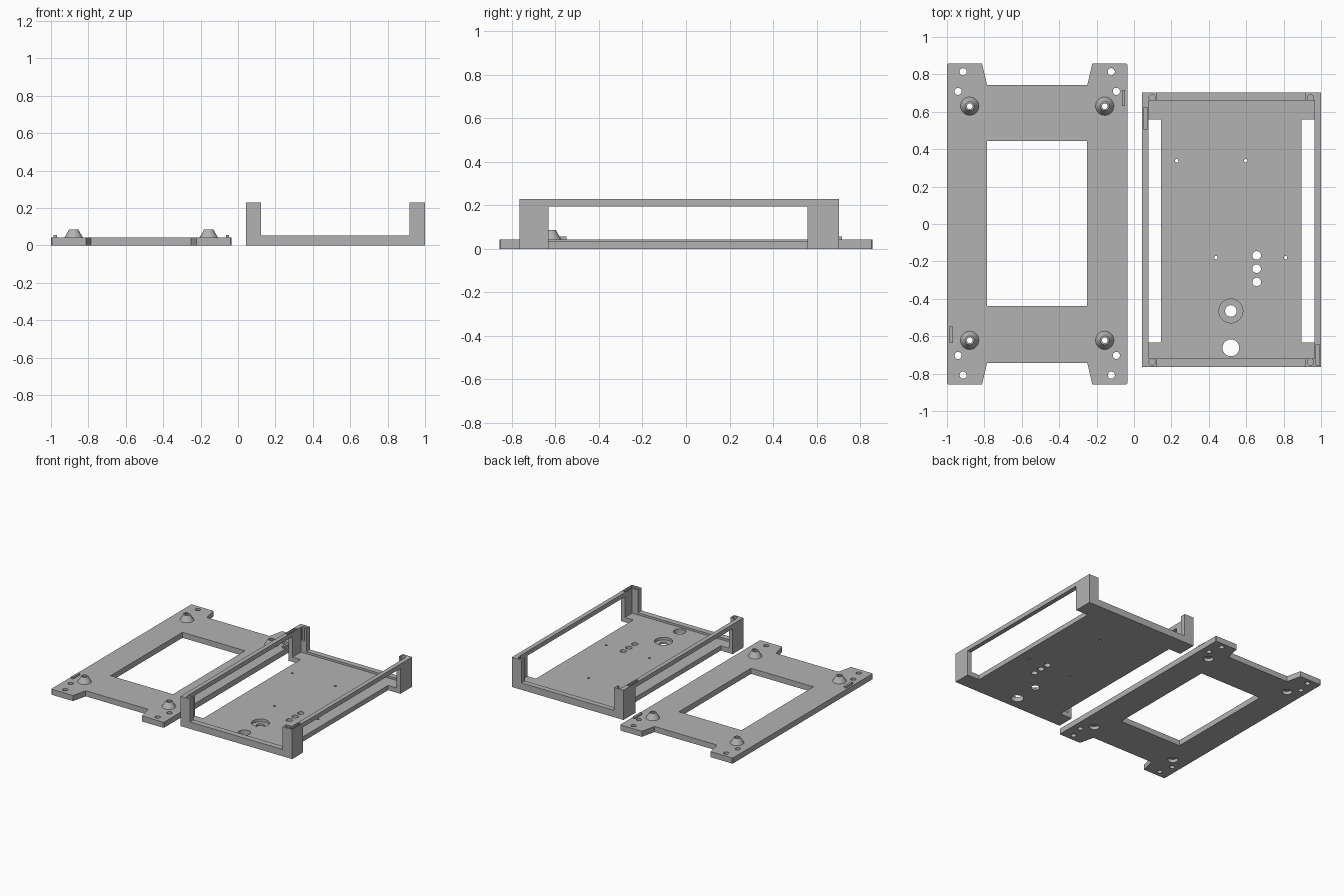
import bpy, bmesh, math

if "Cube" in bpy.data.objects:
    bpy.data.objects.remove(bpy.data.objects["Cube"])

grey = bpy.data.materials.new("plain grey")
grey.diffuse_color = (0.45, 0.45, 0.45, 1)
grey.use_nodes = True
grey.node_tree.nodes["Principled BSDF"].inputs["Base Color"].default_value = grey.diffuse_color


def finish(name, bm):
    bmesh.ops.recalc_face_normals(bm, faces=bm.faces)
    mesh = bpy.data.meshes.new(name)
    bm.to_mesh(mesh)
    bm.free()
    mesh.materials.append(grey)
    obj = bpy.data.objects.new(name, mesh)
    bpy.context.collection.objects.link(obj)
    return obj


def prism(bm, pts, z0, z1):
    """Extrude an outline from z0 to z1."""
    face = bm.faces.new([bm.verts.new((x, y, z0)) for x, y in pts])
    top = bmesh.ops.extrude_face_region(bm, geom=[face])["geom"]
    for v in top:
        if isinstance(v, bmesh.types.BMVert):
            v.co.z = z1


def box(bm, x0, x1, y0, y1, z0, z1):
    prism(bm, [(x0, y0), (x1, y0), (x1, y1), (x0, y1)], z0, z1)


def lathe(bm, x, y, profile, n=32, ring=False):
    """Spin (radius, z) points about a vertical axis; cap or close the profile."""
    rings = [[bm.verts.new((x + r * math.cos(math.tau * i / n),
                            y + r * math.sin(math.tau * i / n), z))
              for i in range(n)] for r, z in profile]
    pairs = list(zip(rings, rings[1:]))
    if ring:
        pairs.append((rings[-1], rings[0]))
    else:
        bm.faces.new(rings[0])
        bm.faces.new(rings[-1])
    for a, b in pairs:
        for i in range(n):
            j = (i + 1) % n
            bm.faces.new((a[i], a[j], b[j], b[i]))


def cut(obj, bm):
    """Subtract the shapes in bm from obj."""
    cutter = finish("cutter", bm)
    mod = obj.modifiers.new("cut", "BOOLEAN")
    mod.operation, mod.solver, mod.object = "DIFFERENCE", "EXACT", cutter
    bpy.context.view_layer.objects.active = obj
    bpy.ops.object.modifier_apply(modifier=mod.name)
    bpy.data.objects.remove(cutter)


def smooth(obj):
    bpy.ops.object.select_all(action="DESELECT")
    obj.select_set(True)
    bpy.context.view_layer.objects.active = obj
    bpy.ops.object.shade_smooth_by_angle(angle=math.radians(30))


# Mounting plate with four ears, slightly clipped outer corners
T = 0.043
CX = -0.5175
quarter = [(0.2675, 0.742), (0.295, 0.858), (0.4765, 0.858), (0.4825, 0.852)]
right = [(x, -y) for x, y in reversed(quarter)]
right = right[::-1] + quarter[::-1]
outline = [(CX + x, y) for x, y in right] + [(CX - x, y) for x, y in reversed(right)]
bm = bmesh.new()
prism(bm, outline, 0, T)
plate = finish("mounting_plate", bm)

# Plate window, ear holes and recessed screw holes
bm = bmesh.new()
box(bm, -0.785, -0.25, -0.438, 0.443, -0.1, 0.2)
standoffs = [(CX + s * 0.361, y) for s in (-1, 1) for y in (0.63, -0.622)]
for s in (-1, 1):
    for dx, y in ((0.396, 0.814), (0.423, 0.709), (0.396, -0.808), (0.423, -0.703)):
        lathe(bm, CX + s * dx, y, [(0.019, -0.1), (0.019, 0.2)])
for x, y in standoffs:
    lathe(bm, x, y, [(0.036, -0.1), (0.036, 0.025), (0.015, 0.025), (0.015, 0.2)])
cut(plate, bm)
smooth(plate)

# Conical standoffs
for i, (x, y) in enumerate(standoffs):
    bm = bmesh.new()
    lathe(bm, x, y, [(0.049, T), (0.024, 0.086), (0.015, 0.086), (0.015, T)], ring=True)
    smooth(finish(f"standoff_{i + 1}", bm))

# Locating tabs on the plate
for name, x, y in (("tab_back", -0.056, 0.673), ("tab_front", -0.977, -0.592)):
    bm = bmesh.new()
    box(bm, x - 0.009, x + 0.009, y - 0.043, y + 0.043, T, 0.057)
    finish(name, bm)

# Tray carved from a block: interior, low end walls, open sides under the rails
bm = bmesh.new()
box(bm, 0.043, 1.0, -0.765, 0.703, 0, 0.23)
tray = finish("tray", bm)
for dims in ((0.077, 0.966, -0.72, 0.66, 0.037, 1),
             (0.123, 0.917, -1, 1, 0.053, 1),
             (-0.1, 0.145, -0.633, 0.558, -1, 0.196),
             (0.895, 1.2, -0.633, 0.558, -1, 0.196)):
    bm = bmesh.new()
    box(bm, *dims)
    cut(tray, bm)

# Tray holes, stepped bore, post screw holes and tab sockets
bm = bmesh.new()
through = [(0.228, 0.338, 0.009), (0.597, 0.338, 0.009), (0.438, -0.18, 0.009),
           (0.81, -0.18, 0.009), (0.656, -0.168, 0.023), (0.656, -0.239, 0.023),
           (0.656, -0.31, 0.023), (0.518, -0.662, 0.045)]
for x, y, r in through:
    lathe(bm, x, y, [(r, -0.1), (r, 0.2)])
lathe(bm, 0.518, -0.465, [(0.031, -0.1), (0.031, 0.016), (0.064, 0.016), (0.064, 0.2)])
for x in (0.097, 0.944):
    for y in (0.674, -0.738):
        lathe(bm, x, y, [(0.017, 0.13), (0.017, 0.3)])
box(bm, 0.05, 0.071, 0.507, 0.622, 0.212, 0.3)
box(bm, 0.972, 0.993, -0.757, -0.645, 0.212, 0.3)
cut(tray, bm)
smooth(tray)
